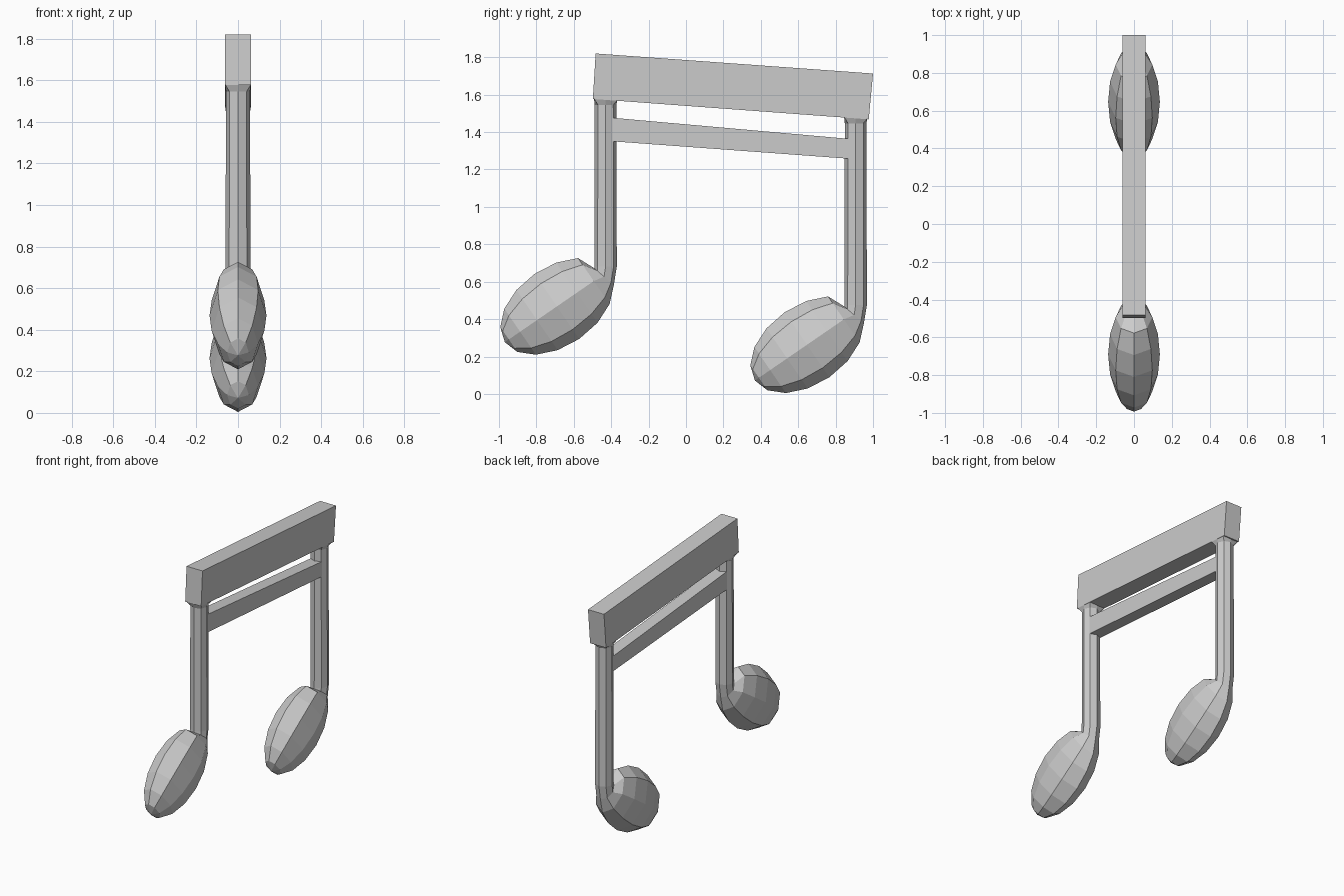
import bpy, bmesh
from math import sin, cos, pi, radians
from mathutils import Vector

if "Cube" in bpy.data.objects:
    bpy.data.objects.remove(bpy.data.objects["Cube"])

TILT = radians(34.5)
AXIS = Vector((0, cos(TILT), sin(TILT)))
PERP = Vector((0, -sin(TILT), cos(TILT)))
X = Vector((1, 0, 0))
Y = Vector((0, 1, 0))
SIDES = 8


def finish(bm, name):
    bmesh.ops.recalc_face_normals(bm, faces=bm.faces[:])
    mesh = bpy.data.meshes.new(name)
    bm.to_mesh(mesh)
    bm.free()
    ob = bpy.data.objects.new(name, mesh)
    bpy.context.collection.objects.link(ob)
    return ob


def ring(center, u, v, square=False):
    """Eight points round a centre; diagonals pushed out when square."""
    pts = []
    for i in range(SIDES):
        a = 2 * pi * i / SIDES
        k = 2 ** 0.5 if square and i % 2 else 1
        pts.append(center + (u * cos(a) + v * sin(a)) * k)
    return pts


def note(name, dy, dz, top, slope):
    """Tilted oval head flowing into an octagonal stem."""
    c = Vector((0, -0.69 + dy, 0.468 + dz))
    rings = []
    # head rings from the low pole upward
    for k in range(1, 7):
        a = pi * k / 8
        rings.append(ring(c - AXIS * 0.338 * cos(a),
                          X * 0.137 * sin(a), PERP * 0.211 * sin(a)))
    # neck ring, then straight stem and square collar under the beam
    sy = -0.43 + dy
    rings.append(ring(Vector((0, sy - 0.008, 0.627 + dz)), X * 0.06,
                      Vector((0, -0.052, 0.045))))
    for z, r, sq in ((0.68 + dz, 0.06, False), (top - 0.02, 0.058, False), (top + 0.01, 0.062, True)):
        pts = ring(Vector((0, sy, z)), X * r, -Y * r, sq)
        if sq:
            for p in pts:
                p.z += slope * (p.y - sy)
        rings.append(pts)

    bm = bmesh.new()
    pole = bm.verts.new(c - AXIS * 0.338)
    loops = [[bm.verts.new(p) for p in pts] for pts in rings]
    for i in range(SIDES):
        j = (i + 1) % SIDES
        bm.faces.new((pole, loops[0][j], loops[0][i]))
        for lo, hi in zip(loops, loops[1:]):
            bm.faces.new((lo[i], lo[j], hi[j], hi[i]))
    bm.faces.new(loops[-1])
    return finish(bm, name)


def beam(name, outline, half):
    """Side outline (y, z) extruded across x."""
    bm = bmesh.new()
    face = bm.faces.new([bm.verts.new((-half, y, z)) for y, z in outline])
    ext = bmesh.ops.extrude_face_region(bm, geom=[face])
    moved = [g for g in ext["geom"] if isinstance(g, bmesh.types.BMVert)]
    bmesh.ops.translate(bm, verts=moved, vec=(2 * half, 0, 0))
    return finish(bm, name)


# two notes, the second lower and further back
note("left_note", 0, 0, 1.565, -0.07)
note("right_note", 1.337, -0.205, 1.467, -0.07)

# thick top beam and thin lower beam
beam("top_beam", [(-0.498, 1.577), (0.977, 1.468), (1.0, 1.713), (-0.483, 1.82)], 0.062)
beam("lower_beam", [(-0.40, 1.351), (0.88, 1.257), (0.88, 1.363), (-0.40, 1.477)], 0.043)
